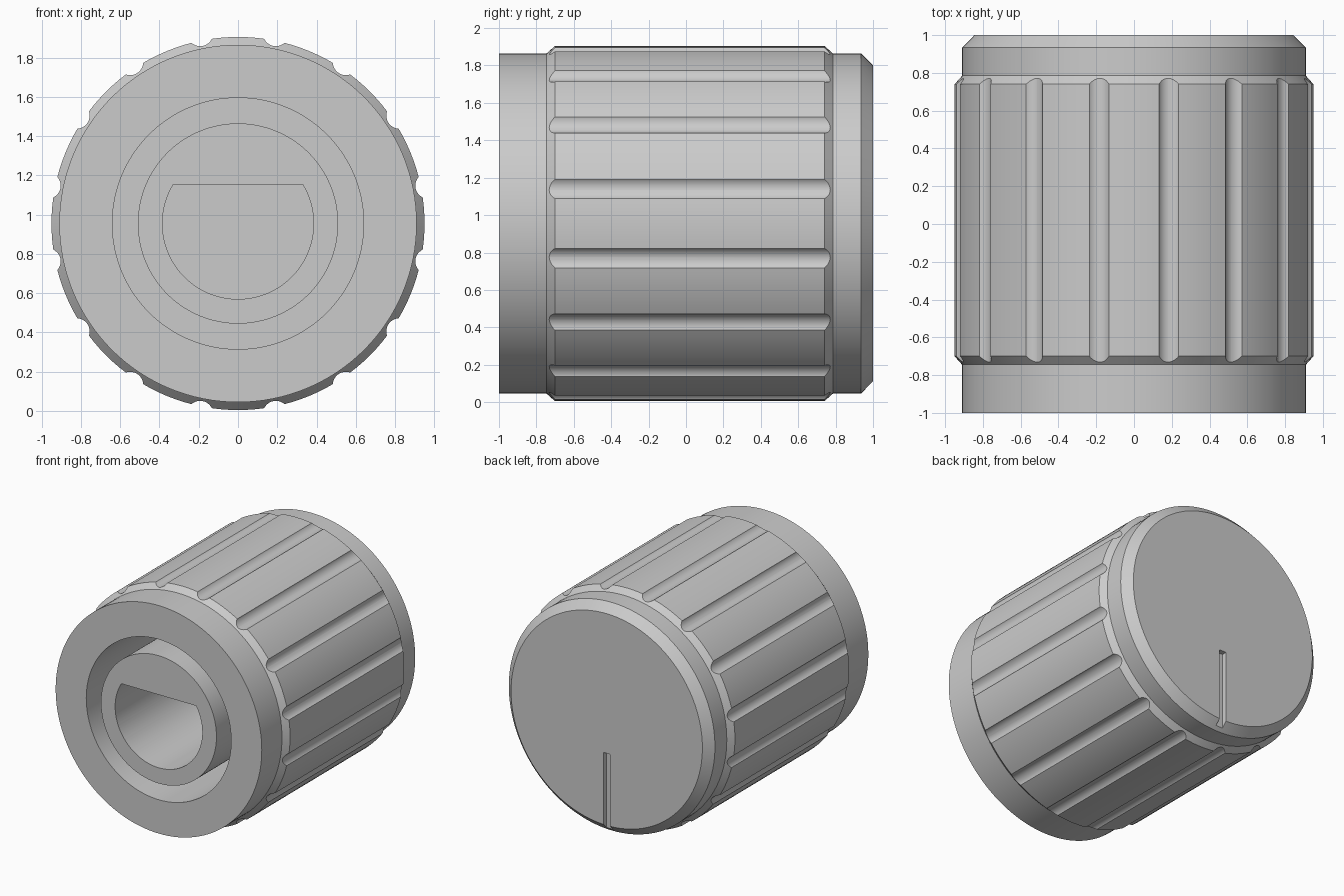
import bpy, bmesh, math
from mathutils import Matrix, Vector

cube = bpy.data.objects.get("Cube")
if cube:
    bpy.data.objects.remove(cube, do_unlink=True)

AXIS_Z = 0.955     # height of the knob's axis, which runs along y
GROOVES = 16

grey = bpy.data.materials.new("light grey plastic")
grey.use_nodes = True
grey.diffuse_color = (0.6, 0.6, 0.6, 1)
grey.node_tree.nodes["Principled BSDF"].inputs["Base Color"].default_value = (0.6, 0.6, 0.6, 1)


def add_object(name, bm):
    bmesh.ops.recalc_face_normals(bm, faces=bm.faces)
    mesh = bpy.data.meshes.new(name)
    bm.to_mesh(mesh)
    bm.free()
    mesh.materials.append(grey)
    obj = bpy.data.objects.new(name, mesh)
    obj.location.z = AXIS_Z
    bpy.context.collection.objects.link(obj)
    return obj


def lathe(name, profile, closed=False, steps=128):
    """Spin (radius, y) points about the y axis."""
    bm = bmesh.new()
    verts = [bm.verts.new((r, y, 0)) for r, y in profile]
    edges = [bm.edges.new(pair) for pair in zip(verts, verts[1:])]
    if closed:
        edges.append(bm.edges.new((verts[-1], verts[0])))
    bmesh.ops.spin(bm, geom=verts + edges, axis=(0, 1, 0), cent=(0, 0, 0),
                   angle=math.tau, steps=steps, use_merge=False)
    bmesh.ops.remove_doubles(bm, verts=bm.verts, dist=0.0001)
    return add_object(name, bm)


def prism(bm, outline, y0, y1):
    """Extrude an (x, z) outline along y."""
    face = bm.faces.new([bm.verts.new((x, y0, z)) for x, z in outline])
    new = bmesh.ops.extrude_face_region(bm, geom=[face])["geom"]
    bmesh.ops.translate(bm, vec=(0, y1 - y0, 0),
                        verts=[v for v in new if isinstance(v, bmesh.types.BMVert)])


def cut(target, cutter):
    cutter.hide_render = True
    mod = target.modifiers.new("cut", 'BOOLEAN')
    mod.operation = 'DIFFERENCE'
    mod.solver = 'EXACT'
    mod.object = cutter
    bpy.context.view_layer.objects.active = target
    bpy.ops.object.modifier_apply(modifier=mod.name)
    bpy.data.objects.remove(cutter, do_unlink=True)


# Body with chamfered back, ring recess in the front and central shaft tube
body = lathe("knob_body", [
    (0, 1), (0.845, 1), (0.91, 0.935), (0.91, -1), (0.64, -1),
    (0.64, 0.5), (0.51, 0.5), (0.51, -1), (0, -1)])

# D-shaped shaft hole, flat side up
bm = bmesh.new()
radius, flat = 0.385, 0.198
start = math.asin(flat / radius)
sweep = math.pi + 2 * start
prism(bm, [(radius * math.cos(start - sweep * i / 72), radius * math.sin(start - sweep * i / 72))
           for i in range(73)], -1.1, 0.5)
cut(body, add_object("shaft_hole_cutter", bm))

# Pointer slot on the back face, running down through the chamfer
bm = bmesh.new()
prism(bm, [(-0.03, -0.27), (0.03, -0.27), (0.03, -1), (-0.03, -1)], 0.96, 1.1)
cut(body, add_object("pointer_slot_cutter", bm))

# Raised grip sleeve with chamfered ends
grip = lathe("grip_sleeve", [
    (0.9, -0.745), (0.91, -0.745), (0.95, -0.7), (0.95, 0.74), (0.91, 0.785), (0.9, 0.785)],
    closed=True)

# Round grooves along the grip
bm = bmesh.new()
for i in range(GROOVES):
    a = math.tau * (i + 0.5) / GROOVES
    cx, cz = 0.988 * math.cos(a), 0.988 * math.sin(a)
    prism(bm, [(cx + 0.066 * math.cos(math.tau * k / 32), cz + 0.066 * math.sin(math.tau * k / 32))
               for k in range(32)], -1, 1)
cut(grip, add_object("groove_cutter", bm))

# Smooth the round walls, keep the edges sharp
bpy.ops.object.select_all(action='DESELECT')
for obj in (body, grip):
    obj.select_set(True)
bpy.context.view_layer.objects.active = body
bpy.ops.object.shade_smooth_by_angle(angle=math.radians(30))
